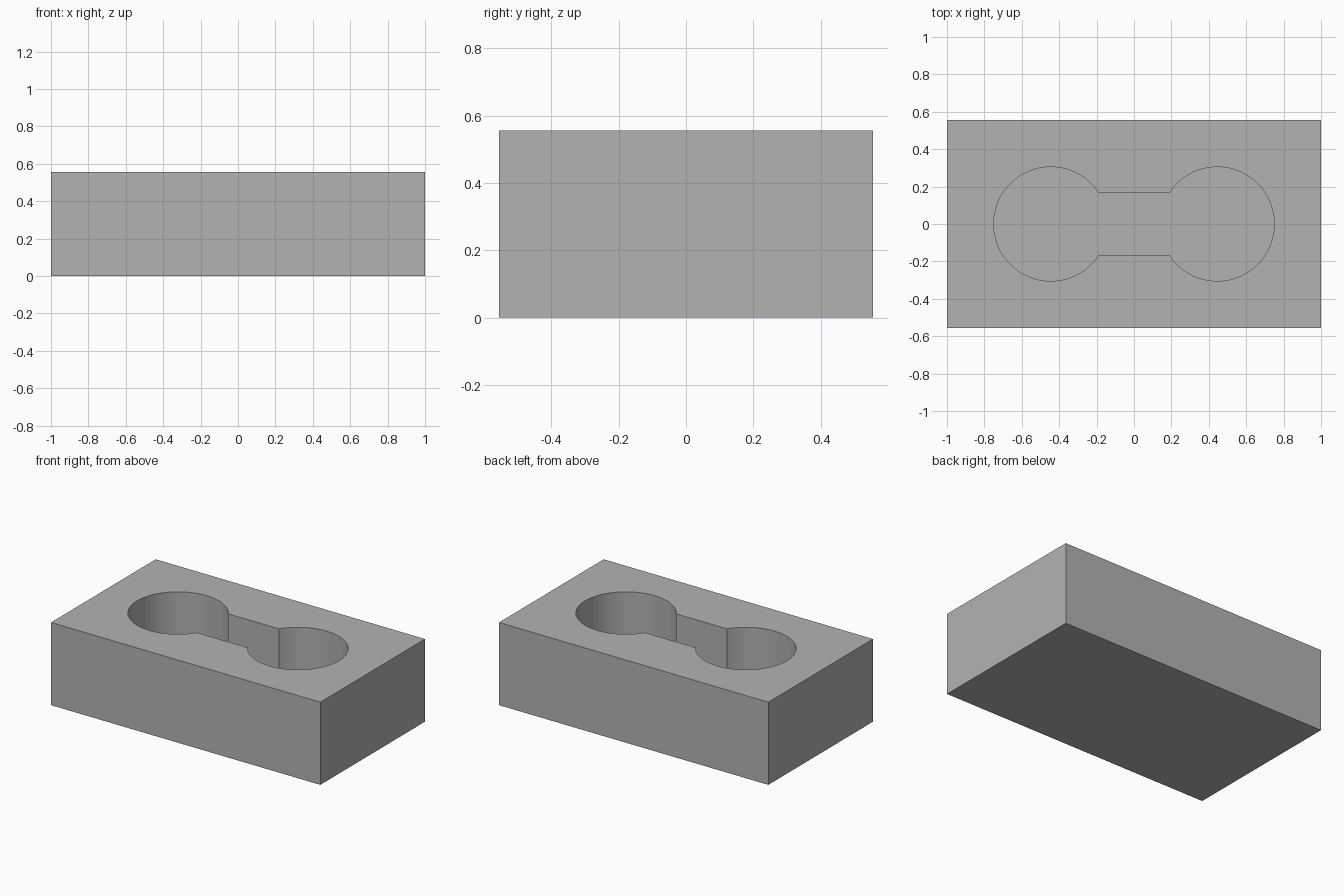
import bpy
import bmesh
import math

default = bpy.data.objects.get("Cube")
if default:
    bpy.data.objects.remove(default, do_unlink=True)

WIDTH, DEPTH, HEIGHT = 2.0, 1.11, 0.555
FLOOR = 0.11            # thickness left under the recess
RADIUS = 0.305          # round ends of the recess
CENTRE = 0.445          # distance of each round end from the middle
SLOT = 0.165            # half width of the connecting channel
STEPS = 64

grey = bpy.data.materials.new("plain grey")
grey.use_nodes = True
colour = (0.45, 0.45, 0.45, 1)
grey.diffuse_color = colour
grey.node_tree.nodes["Principled BSDF"].inputs["Base Color"].default_value = colour


def prism(name, outline, bottom, top):
    """Extrude a closed outline straight up into a solid."""
    bm = bmesh.new()
    base = bm.faces.new([bm.verts.new((x, y, bottom)) for x, y in outline])
    result = bmesh.ops.extrude_face_region(bm, geom=[base], use_keep_orig=True)
    raised = [v for v in result["geom"] if isinstance(v, bmesh.types.BMVert)]
    bmesh.ops.translate(bm, verts=raised, vec=(0, 0, top - bottom))
    bmesh.ops.recalc_face_normals(bm, faces=bm.faces)
    mesh = bpy.data.meshes.new(name)
    bm.to_mesh(mesh)
    bm.free()
    mesh.materials.append(grey)
    obj = bpy.data.objects.new(name, mesh)
    bpy.context.collection.objects.link(obj)
    return obj


# Rectangular block
corners = [(sx * WIDTH / 2, sy * DEPTH / 2)
           for sx, sy in ((-1, -1), (1, -1), (1, 1), (-1, 1))]
block = prism("recessed_block", corners, 0, HEIGHT)

# Dumbbell outline: one arc from channel wall to channel wall, then its half-turn copy
opening = math.asin(SLOT / RADIUS)
start, sweep = opening - math.pi, 2 * (math.pi - opening)
right_arc = []
for i in range(STEPS + 1):
    angle = start + sweep * i / STEPS
    right_arc.append((CENTRE + RADIUS * math.cos(angle), RADIUS * math.sin(angle)))
outline = right_arc + [(-x, -y) for x, y in right_arc]
cutter = prism("recess_cutter", outline, FLOOR, HEIGHT + 0.1)
cutter.hide_render = True

# Cut the recess, then drop the cutter
cut = block.modifiers.new("recess", "BOOLEAN")
cut.operation = "DIFFERENCE"
cut.solver = "EXACT"
cut.object = cutter
bpy.ops.object.select_all(action="DESELECT")
bpy.context.view_layer.objects.active = block
block.select_set(True)
bpy.ops.object.modifier_apply(modifier=cut.name)
bpy.data.objects.remove(cutter, do_unlink=True)
bpy.ops.object.shade_smooth_by_angle(angle=math.radians(30))
